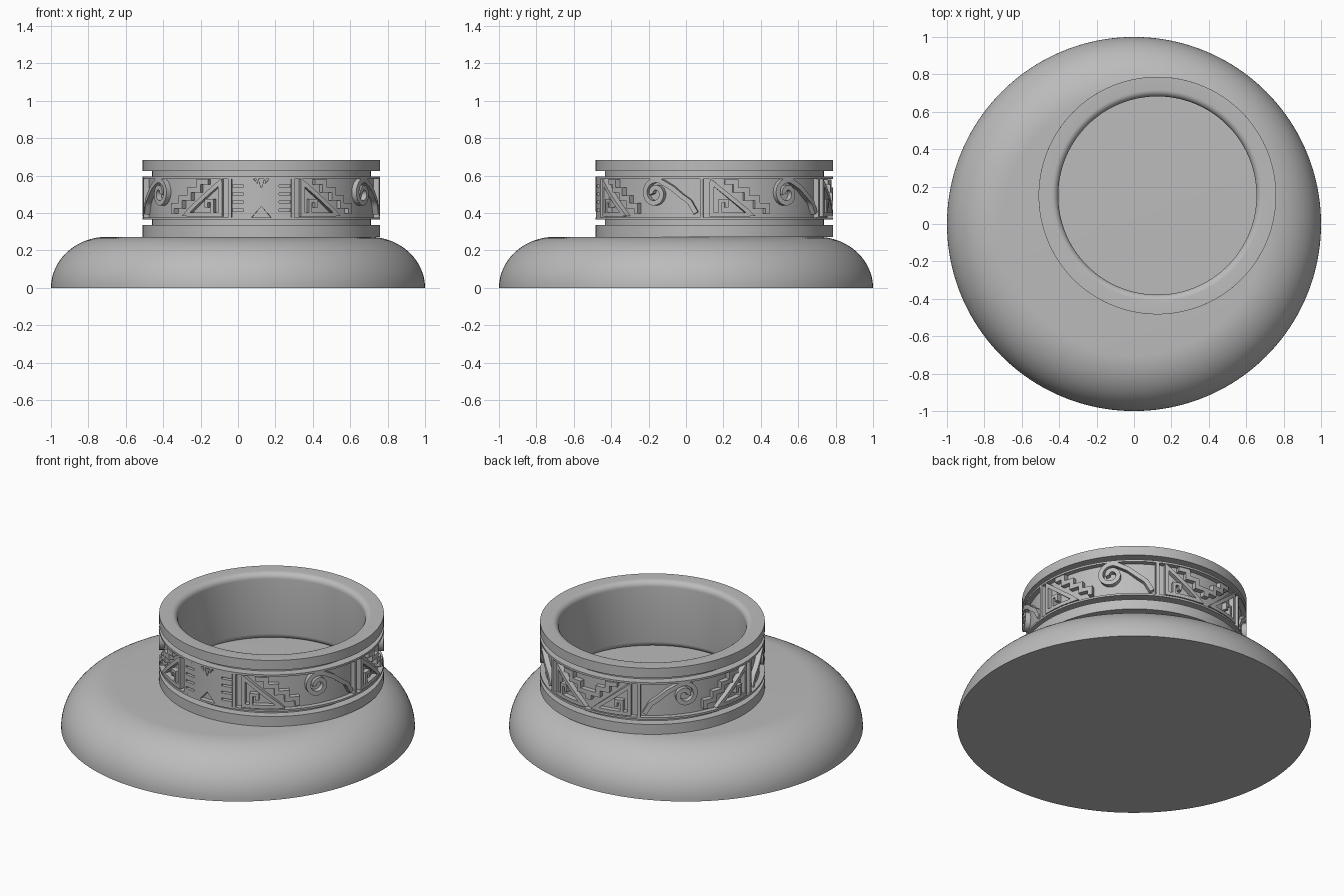
import bpy, bmesh
from math import sin, cos, pi, radians, ceil
from mathutils import Vector

cube = bpy.data.objects.get("Cube")
if cube:
    bpy.data.objects.remove(cube)

grey = bpy.data.materials.new("plain grey")
grey.use_nodes = True
GREY = (0.5, 0.5, 0.5, 1)
grey.diffuse_color = GREY
grey.node_tree.nodes["Principled BSDF"].inputs["Base Color"].default_value = GREY

CX, CY = 0.125, 0.152            # ring centre
R, FLOOR = 0.635, 0.605          # raised and sunken radius of the band
LOW, HIGH = 0.365, 0.595         # band height range
SIDE, BACK = R * radians(15.5), R * radians(152)
PANEL = (BACK - SIDE) / 2


def finish(bm, name, smooth=True):
    bmesh.ops.recalc_face_normals(bm, faces=bm.faces)
    mesh = bpy.data.meshes.new(name)
    bm.to_mesh(mesh)
    bm.free()
    ob = bpy.data.objects.new(name, mesh)
    bpy.context.collection.objects.link(ob)
    mesh.materials.append(grey)
    if smooth:
        bpy.ops.object.select_all(action='DESELECT')
        ob.select_set(True)
        bpy.context.view_layer.objects.active = ob
        bpy.ops.object.shade_smooth_by_angle(angle=radians(30))
    return ob


def lathe(name, profile, cx, cy, closed, steps=160):
    """Spin a profile of (radius, height) around the vertical line at cx, cy."""
    bm = bmesh.new()
    verts = [bm.verts.new((cx + r, cy, z)) for r, z in profile]
    pairs = list(zip(verts, verts[1:] + verts[:1]))
    edges = [bm.edges.new(p) for p in (pairs if closed else pairs[:-1])]
    bmesh.ops.spin(bm, geom=verts + edges, cent=(cx, cy, 0), axis=(0, 0, 1),
                   angle=2 * pi, steps=steps, use_duplicate=False)
    bmesh.ops.remove_doubles(bm, verts=bm.verts, dist=1e-5)
    return finish(bm, name)


def dense(points, step=0.025):
    """Add points along a path so that it bends neatly around the ring."""
    out = [Vector(points[0])]
    for a, b in zip(points, points[1:]):
        a, b = Vector(a), Vector(b)
        n = max(1, ceil((b - a).length / step))
        out += [a.lerp(b, i / n) for i in range(1, n + 1)]
    return out


def ribbon(bm, side_a, side_b, mirror):
    """Raised strip between two matching paths of (arc length, height)."""
    def vert(p, radius):
        t = mirror * p[0] / R
        return bm.verts.new((CX + radius * sin(t), CY - radius * cos(t), p[1]))
    rows = [(vert(a, R), vert(b, R), vert(b, FLOOR - 0.01), vert(a, FLOOR - 0.01))
            for a, b in zip(side_a, side_b)]
    for p, q in zip(rows, rows[1:]):
        for i in range(4):
            j = (i + 1) % 4
            bm.faces.new((p[i], p[j], q[j], q[i]))
    bm.faces.new(rows[0])
    bm.faces.new(rows[-1])


def stroke(bm, points, width, mirror, offset=0.0, closed=False):
    """Raised line of even width with mitred corners."""
    pts = [p + Vector((offset, 0)) for p in dense(points)]
    if closed:
        pts = pts[:-1]
    n, left, right = len(pts), [], []
    for i, p in enumerate(pts):
        prev = pts[i - 1] if i or closed else p
        nxt = pts[(i + 1) % n] if i < n - 1 or closed else p
        d1 = (p - prev) if prev != p else (nxt - p)
        d2 = (nxt - p) if nxt != p else d1
        d1, d2 = d1.normalized(), d2.normalized()
        n1, n2 = Vector((-d1.y, d1.x)), Vector((-d2.y, d2.x))
        m = (n1 + n2).normalized()
        m *= width / 2 / max(0.45, m.dot(n1))
        left.append(p + m)
        right.append(p - m)
    if closed:
        left.append(left[0])
        right.append(right[0])
    ribbon(bm, left, right, mirror)


def bar(bm, x0, x1, z0, z1, mirror):
    path = dense([(x0, 0), (x1, 0)])
    ribbon(bm, [(p.x, z0) for p in path], [(p.x, z1) for p in path], mirror)


def stairs(x, z, count):
    pts = [(x, z)]
    for i in range(count):
        x += 0.06
        pts += [(x, z), (x, z - 0.042)]
        z -= 0.042
    return pts


def curl():
    """Tail sweeping up from the divider and winding into a spiral."""
    pts = [(0.725, 0.40), (0.69, 0.46), (0.64, 0.495), (0.59, 0.535)]
    for i in range(33):
        k = i / 32
        a = radians(50 + 500 * k)
        r = 0.075 - 0.055 * k
        pts.append((0.49 + r * cos(a), 0.505 + r * sin(a)))
    return pts


# Domed base: flat top and rounded shoulder
dome = [(0, 0), (1, 0)]
dome += [(0.70 + 0.30 * cos(a), 0.273 * sin(a))
         for a in (pi / 2 * i / 20 for i in range(1, 21))] + [(0, 0.273)]
lathe("domed_base", dome, 0, 0, False)

# Ring body: flanges, grooves, sunken band, softened inner edges
outer = [(R, 0.273), (R, 0.335), (0.585, 0.335), (0.585, LOW), (R, LOW),
         (R, LOW + 0.012), (FLOOR, LOW + 0.012), (FLOOR, HIGH - 0.012),
         (R, HIGH - 0.012), (R, HIGH), (0.585, HIGH), (0.585, 0.625),
         (R, 0.625), (R, 0.685)]
arc = [pi / 2 * i / 6 for i in range(7)]
inner = [(0.565 - 0.035 * sin(a), 0.65 + 0.035 * cos(a)) for a in arc]
inner += [(0.565 - 0.035 * cos(a), 0.308 - 0.035 * sin(a)) for a in arc]
lathe("ring_body", outer + inner, CX, CY, True)

dividers, triangles, steps, curls, figure = [bmesh.new() for _ in range(5)]
for m in (1, -1):
    # Upright dividers between panels
    for s in (SIDE, SIDE + PANEL, BACK):
        bar(dividers, s - 0.009, s + 0.009, LOW, HIGH, m)

    # Stepped fret panels, with a shorter one running backwards at the back
    for s, flip in ((SIDE, 1), (SIDE + PANEL, 1), (BACK, 1)):
        triangle = [(0.055, 0.393), (0.055, 0.565), (0.27, 0.393), (0.055, 0.393)]
        stroke(triangles, triangle, 0.022, m, s, True)
        hook = [(0.10, 0.393), (0.10, 0.465), (0.135, 0.465), (0.135, 0.43)]
        stroke(triangles, hook, 0.018, m, s)
        short = s == BACK
        stroke(steps, stairs(0.125, 0.565, 3 if short else 4), 0.027, m, s)
        if not short:
            stroke(curls, curl(), 0.026, m, s)

    # Front figure: solid half with side fingers, notched below and above
    edge = dense([(0, 0), (0.095, 0)], 0.005)
    ribbon(figure, [(p.x, LOW + max(0.01, 0.07 - 1.1 * p.x)) for p in edge],
           [(p.x, HIGH - max(0.01, 0.06 - 1.1 * p.x)) for p in edge], m)
    for i in range(5):
        z = LOW + 0.012 + i * 0.0435
        bar(figure, 0.09, 0.16, z, z + 0.032, m)
    stroke(figure, [(0.006, 0.53), (0.022, 0.585)], 0.011, m)

finish(dividers, "panel_dividers")
finish(triangles, "hooked_triangles")
finish(steps, "stepped_lines")
finish(curls, "spiral_waves")
finish(figure, "front_figure")
